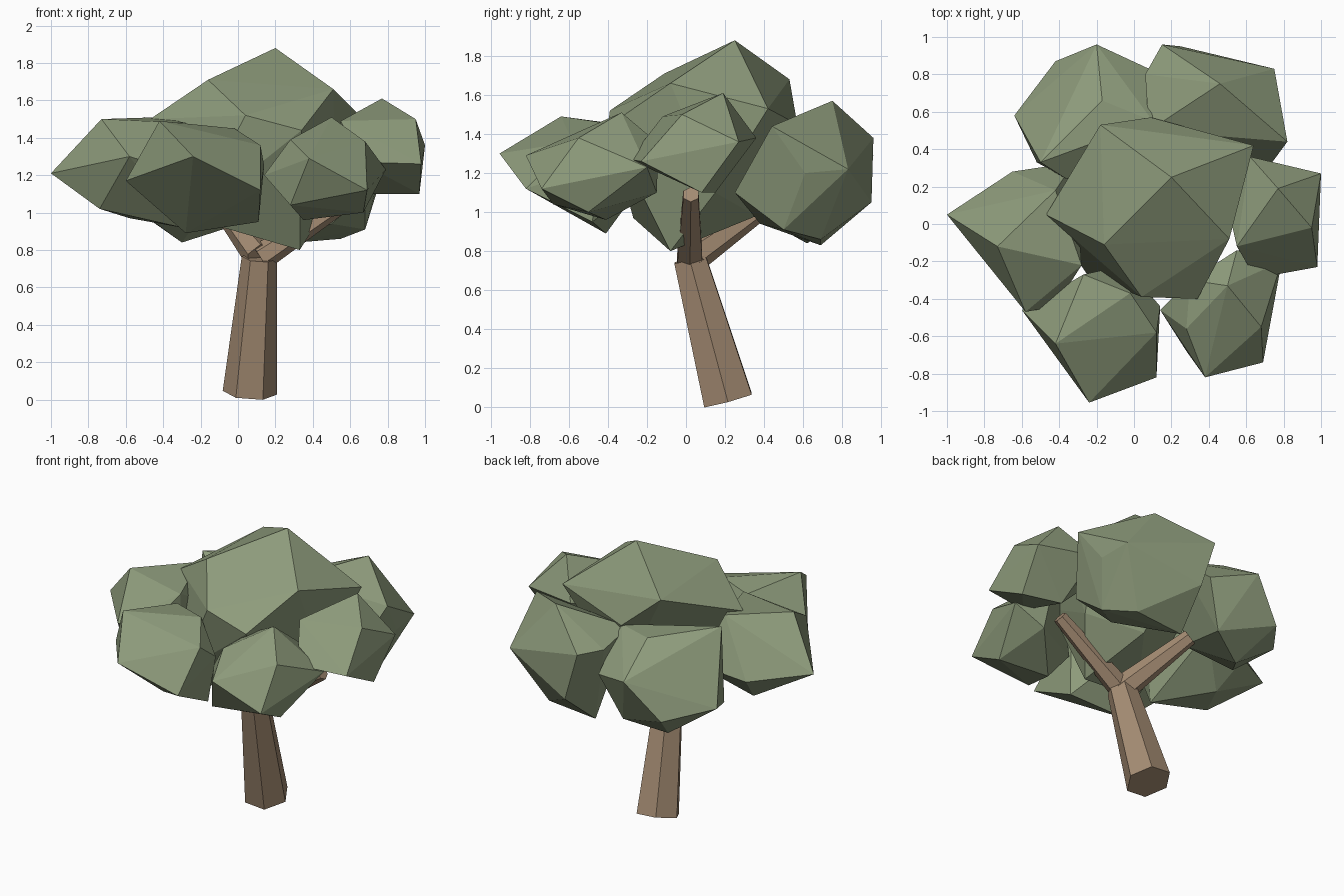
import bpy, bmesh, math
from mathutils import Vector


def material(name, rgb):
    m = bpy.data.materials.new(name)
    m.diffuse_color = (*rgb, 1)
    return m


LEAF = material("leaf_green", (0.27, 0.33, 0.20))
BARK = material("bark_brown", (0.37, 0.26, 0.17))


def finish(name, bm, mat):
    bmesh.ops.recalc_face_normals(bm, faces=bm.faces)
    mesh = bpy.data.meshes.new(name)
    bm.to_mesh(mesh)
    bm.free()
    mesh.materials.append(mat)
    bpy.context.collection.objects.link(bpy.data.objects.new(name, mesh))


def limb(name, start, end, r0, r1, sides=6):
    """Tapered prism whose end caps are square to its axis."""
    a, b = Vector(start), Vector(end)
    axis = (b - a).normalized()
    side = (Vector((0, 1, 0)) if abs(axis.y) < 0.6 else Vector((1, 0, 0))).cross(axis).normalized()
    other = axis.cross(side)
    bm = bmesh.new()
    rings = []
    for c, r in ((a, r0), (b, r1)):
        angles = [math.tau * i / sides for i in range(sides)]
        rings.append([bm.verts.new(c + r * (math.cos(t) * side + math.sin(t) * other)) for t in angles])
    for i in range(sides):
        j = (i + 1) % sides
        bm.faces.new((rings[0][i], rings[0][j], rings[1][j], rings[1][i]))
    for ring in rings:
        bm.faces.new(ring)
    finish(name, bm, BARK)


def clump(name, *corners):
    """Faceted leaf clump: the convex hull of its corners."""
    bm = bmesh.new()
    for c in corners:
        bm.verts.new(c)
    bmesh.ops.convex_hull(bm, input=bm.verts)
    loose = [v for v in bm.verts if not v.link_faces]
    bmesh.ops.delete(bm, geom=loose, context='VERTS')
    finish(name, bm, LEAF)


# Leaning trunk and its two branches
limb("trunk", (0.063, 0.215, 0.037), (0.115, 0.02, 0.76), 0.145, 0.095)
limb("right_branch", (0.12, 0.02, 0.76), (0.62, 0.025, 1.09), 0.075, 0.045)
limb("back_branch", (0.12, 0.02, 0.76), (-0.10, 0.42, 1.04), 0.085, 0.05)

# Crown clumps
clump("top_leaves",
      (0.20, 0.25, 1.88), (-0.16, -0.11, 1.71), (-0.18, 0.53, 1.68), (0.51, -0.08, 1.66),
      (0.64, 0.42, 1.53), (0.09, 0.57, 1.45), (0.04, -0.39, 1.52), (0.34, -0.40, 1.44),
      (-0.47, 0.05, 1.50), (-0.25, -0.27, 0.97), (0.33, -0.08, 0.80), (0.22, 0.36, 0.98),
      (0.52, 0.15, 1.10))
clump("left_leaves",
      (-1.00, 0.05, 1.21), (-0.73, -0.12, 1.50), (-0.65, 0.28, 1.15), (-0.58, -0.47, 1.30),
      (-0.42, 0.18, 1.51), (-0.28, -0.22, 1.48), (-0.74, -0.18, 1.02), (-0.58, 0.10, 0.97),
      (-0.30, -0.20, 0.92), (-0.32, 0.33, 1.20), (-0.42, -0.44, 1.25))
clump("front_left_leaves",
      (-0.42, -0.64, 1.49), (-0.24, -0.955, 1.30), (0.12, -0.82, 1.12), (0.12, -0.58, 1.36),
      (-0.60, -0.46, 1.17), (-0.28, -0.41, 0.89), (0.11, -0.48, 0.95), (-0.27, -0.27, 1.44),
      (-0.02, -0.37, 1.45), (0.14, -0.44, 1.25), (-0.05, -0.22, 1.15))
clump("front_right_leaves",
      (0.50, -0.33, 1.51), (0.38, -0.82, 1.29), (0.69, -0.74, 1.12), (0.68, -0.55, 1.38),
      (0.28, -0.56, 1.39), (0.14, -0.46, 1.20), (0.35, -0.41, 0.96), (0.67, -0.50, 1.00),
      (0.79, -0.20, 1.23), (0.28, -0.68, 1.04), (0.60, -0.15, 1.10), (0.30, -0.30, 1.40),
      (0.55, -0.14, 1.35))
clump("right_leaves",
      (0.77, 0.19, 1.61), (0.95, -0.02, 1.50), (1.00, 0.27, 1.36), (0.98, -0.23, 1.26),
      (0.97, 0.08, 1.10), (0.65, -0.29, 1.27), (0.71, 0.15, 1.10), (0.62, 0.36, 1.38),
      (0.55, -0.12, 1.49), (0.50, 0.10, 1.30))
clump("back_right_leaves",
      (0.46, 0.75, 1.57), (0.15, 0.96, 1.38), (0.75, 0.83, 1.22), (0.82, 0.44, 1.44),
      (0.77, 0.61, 1.20), (0.06, 0.80, 1.38), (0.08, 0.50, 1.42), (0.68, 0.50, 0.91),
      (0.55, 0.69, 0.86), (0.20, 0.69, 0.83), (0.25, 0.95, 1.05), (0.68, 0.25, 1.10),
      (0.50, 0.38, 0.94))
clump("back_left_leaves",
      (-0.50, 0.33, 1.51), (-0.20, 0.96, 1.29), (-0.42, 0.87, 1.04), (-0.64, 0.58, 1.08),
      (-0.17, 0.66, 1.47), (0.08, 0.83, 1.22), (0.10, 0.55, 1.45), (-0.30, 0.62, 0.84),
      (-0.05, 0.75, 0.92), (-0.52, 0.33, 1.00), (-0.15, 0.30, 1.05), (-0.36, 0.24, 1.40))
